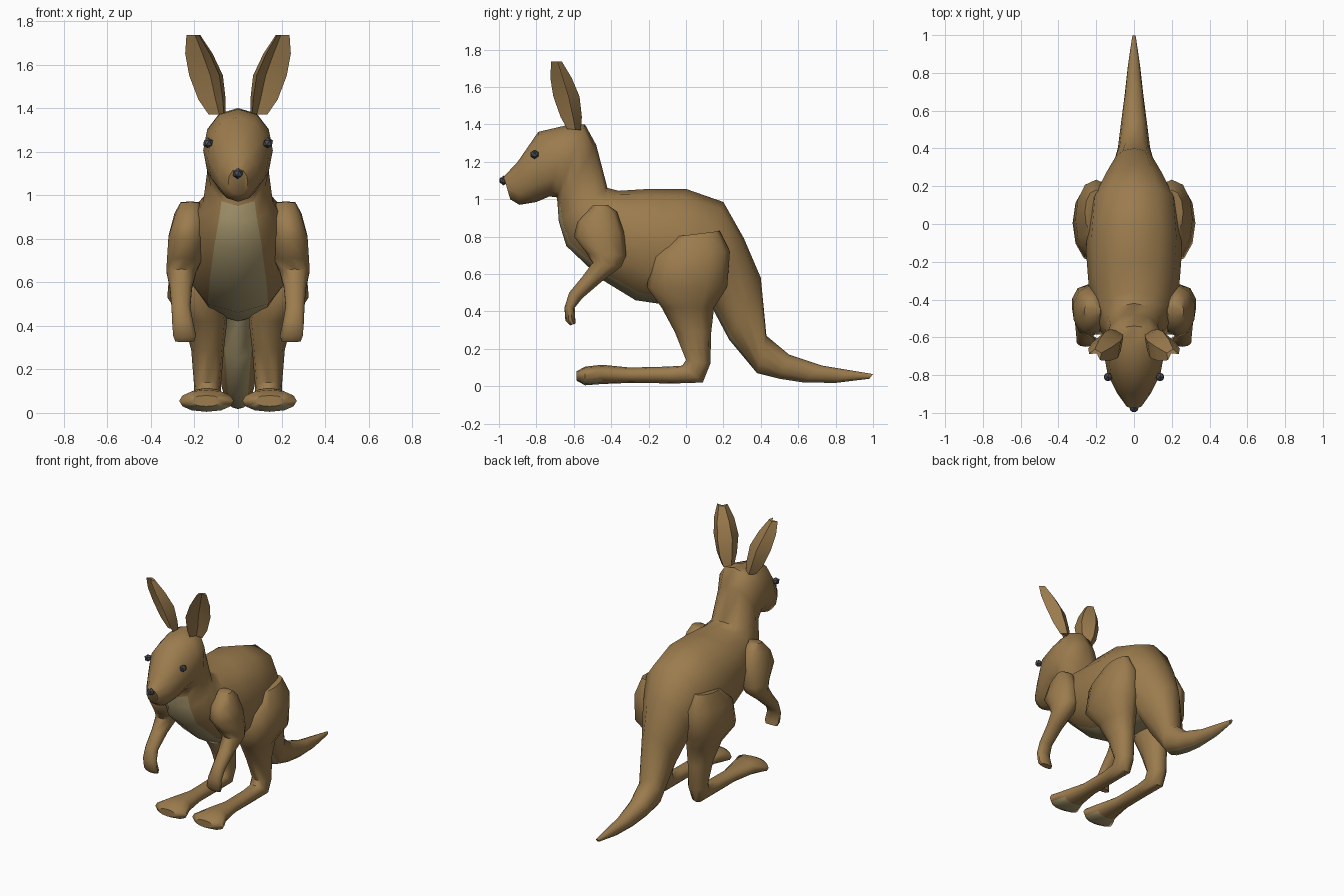
import bpy, bmesh, math
from mathutils import Vector, Matrix

if "Cube" in bpy.data.objects:
    bpy.data.objects.remove(bpy.data.objects["Cube"])


def material(name, rgb):
    m = bpy.data.materials.new(name)
    m.use_nodes = True
    m.diffuse_color = (*rgb, 1)
    m.node_tree.nodes["Principled BSDF"].inputs["Base Color"].default_value = (*rgb, 1)
    return m


FUR = material("brown fur", (0.33, 0.2, 0.075))
CREAM = material("cream fur", (0.42, 0.34, 0.17))
DARK = material("dark grey", (0.07, 0.075, 0.085))


def finish(name, bm, mats, sharp=50):
    bmesh.ops.recalc_face_normals(bm, faces=bm.faces)
    me = bpy.data.meshes.new(name)
    bm.to_mesh(me)
    bm.free()
    for m in mats:
        me.materials.append(m)
    for p in me.polygons:
        p.use_smooth = True
    me.set_sharp_from_angle(angle=math.radians(sharp))
    ob = bpy.data.objects.new(name, me)
    bpy.context.collection.objects.link(ob)
    return ob


def skin(rings, cream):
    """Bridge rings of points; cream(ring, side) picks the pale faces."""
    bm = bmesh.new()
    loops = [[bm.verts.new(p) for p in ring] for ring in rings]
    n = len(loops[0])
    for r, (a, b) in enumerate(zip(loops, loops[1:])):
        for i in range(n):
            j = (i + 1) % n
            f = bm.faces.new((a[i], a[j], b[j], b[i]))
            f.material_index = int(cream(r, i))
    bm.faces.new(loops[0])
    bm.faces.new(loops[-1])
    return bm


def limb(name, sections, sides=12, side=1, power=0.88, cream=lambda r, i: False):
    """Loft of sections: upper point (y, z), lower point (y, z), half width, x."""
    rings = []
    for y1, z1, y2, z2, w, x in sections:
        top, low = Vector((0, y1, z1)), Vector((0, y2, z2))
        mid, half = (top + low) / 2, (top - low) / 2
        ring = []
        for k in range(sides):
            a = math.tau * k / sides
            c, s = math.cos(a), math.sin(a)
            sx = math.copysign(abs(s) ** power, s)
            ring.append(mid + half * c + Vector((side * (x + w * sx), 0, 0)))
        rings.append(ring)
    return finish(name, skin(rings, cream), [FUR, CREAM])


# Head, torso and tail in one skin, with a pale strip underneath
trunk = [
    (-.975, 1.12, -.94, 1.0, .045, 0), (-.9, 1.2, -.89, .97, .09, 0),
    (-.79, 1.36, -.8, .985, .14, 0), (-.64, 1.395, -.73, 1.015, .16, 0),
    (-.54, 1.4, -.69, 1.01, .16, 0), (-.48, 1.29, -.685, .95, .14, 0),
    (-.42, 1.06, -.68, .88, .16, 0), (-.36, 1.045, -.64, .75, .2, 0),
    (-.2, 1.055, -.45, .57, .24, 0), (0, 1.055, -.27, .46, .255, 0),
    (.2, .985, 0, .42, .235, 0), (.31, .79, .14, .42, .17, 0),
    (.4, .58, .23, .25, .11, 0), (.43, .27, .38, .07, .085, 0),
    (.55, .17, .5, .04, .07, 0), (.73, .11, .63, .02, .05, 0),
    (.88, .085, .8, .018, .032, 0), (1, .065, .98, .04, .01, 0),
]
limb("body", trunk, cream=lambda r, i: r >= 5 and i in (5, 6))

leg = [
    (-.06, .8, .18, .83, .06, .2), (-.18, .69, .235, .72, .11, .2),
    (-.21, .53, .22, .53, .13, .195), (-.13, .42, .15, .42, .1, .15),
    (-.06, .29, .135, .29, .075, .14), (0, .14, .13, .12, .062, .14),
    (-.02, .11, .09, .02, .06, .14), (-.1, .105, -.06, .015, .05, .14),
    (-.3, .1, -.3, .018, .055, .14), (-.45, .115, -.45, .012, .085, .142),
    (-.54, .105, -.54, .005, .125, .145), (-.585, .08, -.585, .03, .07, .145),
]
arm = [
    (-.5, .965, -.42, .97, .045, .22), (-.58, .88, -.37, .935, .07, .225),
    (-.6, .8, -.33, .82, .088, .235), (-.53, .71, -.32, .7, .085, .245),
    (-.5, .66, -.345, .64, .072, .26), (-.555, .585, -.45, .56, .053, .262),
    (-.625, .5, -.555, .47, .045, .262), (-.65, .42, -.595, .42, .05, .255),
    (-.645, .35, -.592, .36, .055, .245), (-.62, .325, -.59, .335, .045, .245),
]

# Ear: rounded back and hollow front, turned outwards
ear_profile = [(-1, -.5), (-.6, .6), (.6, .6), (1, -.5), (.75, -.35), (0, .2), (-.75, -.35)]
ear_levels = [(.09, -.595, 1.37, .04), (.11, -.61, 1.44, .065), (.135, -.635, 1.55, .08),
              (.17, -.665, 1.65, .065), (.2, -.69, 1.735, .033)]


def ear(name, side):
    turn = Matrix.Rotation(math.radians(30), 3, 'Z')
    rings = []
    for x, y, z, s in ear_levels:
        pts = [turn @ Vector((u * s, v * s, 0)) + Vector((x, y, z)) for u, v in ear_profile]
        rings.append([(side * p.x, p.y, p.z) for p in pts])
    finish(name, skin(rings, lambda r, i: False), [FUR], 35)


def bead(name, center, radius, scale=(1, 1, 1)):
    bm = bmesh.new()
    bmesh.ops.create_icosphere(bm, subdivisions=1, radius=radius)
    bmesh.ops.scale(bm, vec=scale, verts=bm.verts)
    bmesh.ops.translate(bm, vec=center, verts=bm.verts)
    finish(name, bm, [DARK], 30)


# Paired parts
for label, side in (("left", 1), ("right", -1)):
    limb(label + "_leg", leg, side=side, cream=lambda r, i: r >= 9 and i in (4, 5, 6, 7))
    limb(label + "_arm", arm, sides=10, side=side)
    ear(label + "_ear", side)
    bead(label + "_eye", (side * .138, -.81, 1.24), .025)

# Nose
bead("nose", (0, -.975, 1.1), .026, (1, .95, 1))
